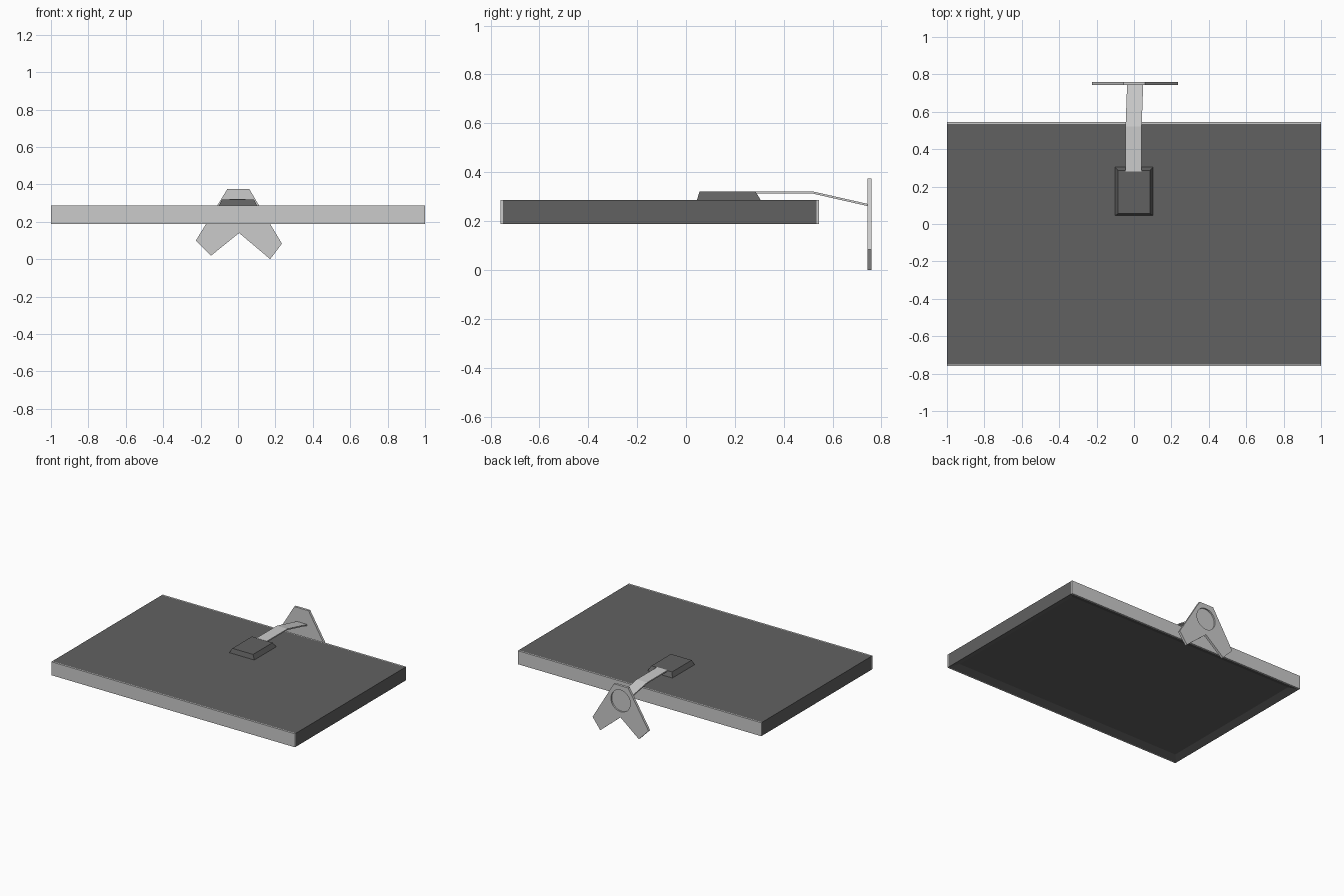
import bpy, bmesh, math
from mathutils import Vector

if "Cube" in bpy.data.objects:
    bpy.data.objects.remove(bpy.data.objects["Cube"])

dark = bpy.data.materials.new("dark_grey")
dark.diffuse_color = (0.12, 0.12, 0.12, 1)
dark.use_nodes = True
dark.node_tree.nodes["Principled BSDF"].inputs["Base Color"].default_value = dark.diffuse_color


def finish(name, bm, mat=None):
    bmesh.ops.recalc_face_normals(bm, faces=bm.faces)
    me = bpy.data.meshes.new(name)
    bm.to_mesh(me)
    bm.free()
    ob = bpy.data.objects.new(name, me)
    bpy.context.collection.objects.link(ob)
    if mat:
        me.materials.append(mat)
    return ob


def loft(name, rings, mat=None):
    """Skin a list of equal-length rings and cap both ends."""
    bm = bmesh.new()
    vs = [[bm.verts.new(p) for p in r] for r in rings]
    n = len(rings[0])
    for a, b in zip(vs, vs[1:]):
        for i in range(n):
            j = (i + 1) % n
            bm.faces.new((a[i], a[j], b[j], b[i]))
    bm.faces.new(vs[0])
    bm.faces.new(vs[-1])
    return finish(name, bm, mat)


def rect(x0, x1, y0, y1, z):
    return [(x0, y0, z), (x1, y0, z), (x1, y1, z), (x0, y1, z)]


def box(name, x0, x1, y0, y1, z0, z1, mat=None):
    return loft(name, [rect(x0, x1, y0, y1, z0), rect(x0, x1, y0, y1, z1)], mat)


# Main panel with a shallow recess underneath
panel = box("panel", -1, 1, -0.75, 0.535, 0.187, 0.287, dark)
bm = bmesh.new()
bm.from_mesh(panel.data)
bottom = min(bm.faces, key=lambda f: f.calc_center_median().z)
bmesh.ops.inset_region(bm, faces=[bottom], thickness=0.075)
bmesh.ops.translate(bm, verts=bottom.verts, vec=Vector((0, 0, 0.02)))
bm.to_mesh(panel.data)
bm.free()

# Light strips on the front and back edges
box("front_strip", -1, 1, -0.76, -0.75, 0.187, 0.287)
box("back_strip", -1, 1, 0.535, 0.545, 0.187, 0.287)

# Tapered mounting block on top
loft("mount_block", [rect(-0.102, 0.102, 0.045, 0.305, 0.287),
                     rect(-0.085, 0.085, 0.055, 0.285, 0.32)], dark)

# Bent flat arm: (y, top z, centre x)
path = [(0.28, 0.321, -0.002), (0.52, 0.321, -0.002), (0.745, 0.27, 0.006)]
w, t = 0.043, 0.009
loft("arm", [[(cx - w, y, z - t), (cx + w, y, z - t), (cx + w, y, z), (cx - w, y, z)]
             for y, z, cx in path])

# Forked foot plate
outline = [(-0.057, 0.375), (0.06, 0.375), (0.235, 0.083), (0.172, 0.0),
           (0.006, 0.14), (-0.145, 0.018), (-0.225, 0.1)]
plate = loft("foot_plate", [[(x, y, z) for x, z in outline] for y in (0.742, 0.76)])

# Round recess in the back of the plate
bpy.ops.mesh.primitive_cylinder_add(vertices=32, radius=0.08, depth=0.04,
                                    location=(0.005, 0.769, 0.262),
                                    rotation=(math.pi / 2, 0, 0))
cutter = bpy.context.object
cutter.name = "recess_cutter"
cutter.hide_render = True
cutter.hide_viewport = False
cutter.display_type = 'WIRE'
mod = plate.modifiers.new("recess", 'BOOLEAN')
mod.operation = 'DIFFERENCE'
mod.solver = 'EXACT'
mod.object = cutter
bpy.context.view_layer.objects.active = plate
bpy.ops.object.modifier_apply(modifier="recess")
bpy.data.objects.remove(cutter)
